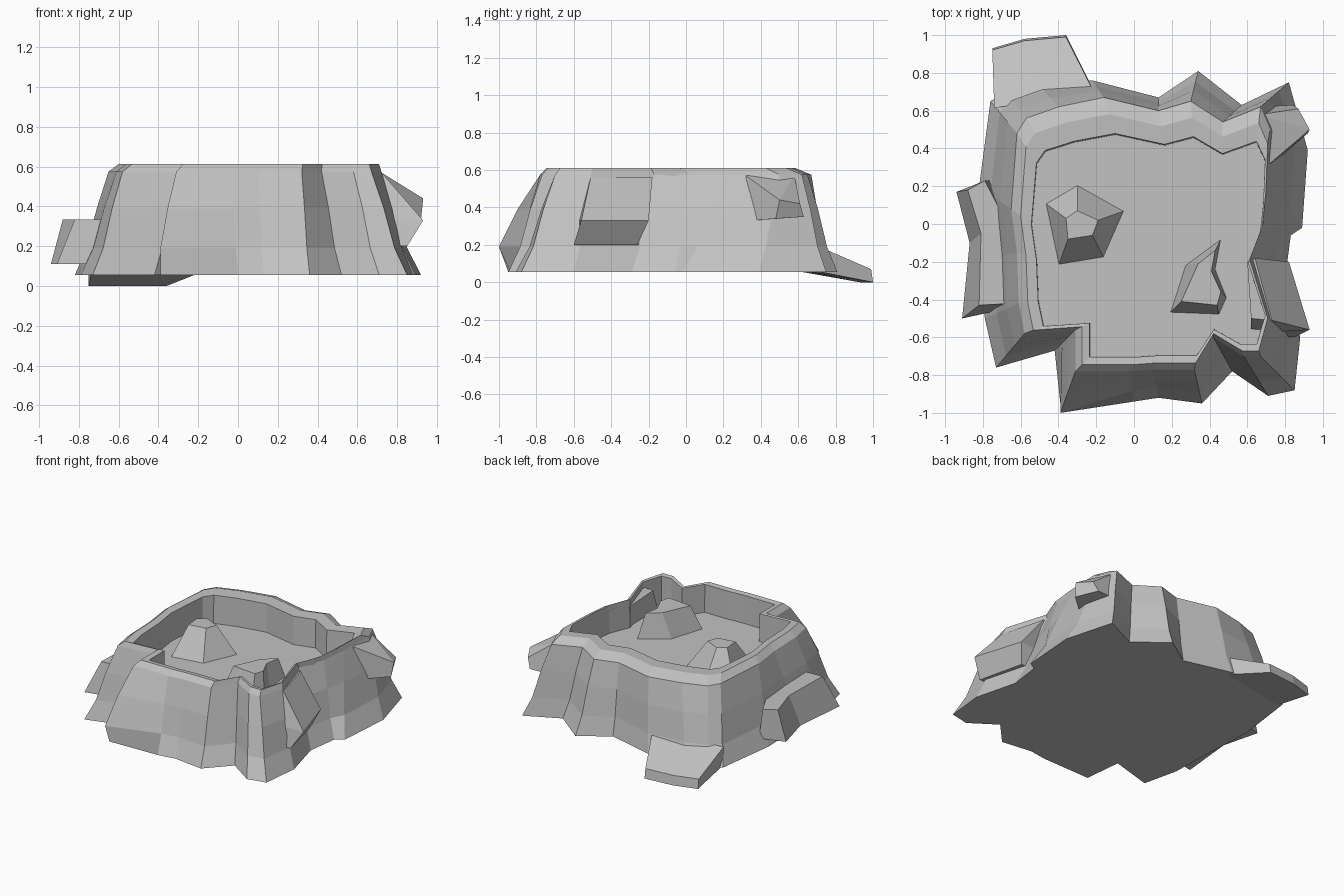
import bpy
import bmesh

cube = bpy.data.objects.get("Cube")
if cube:
    bpy.data.objects.remove(cube, do_unlink=True)

stone = bpy.data.materials.new("grey_stone")
stone.use_nodes = True
GREY = (0.54, 0.54, 0.54, 1)
stone.diffuse_color = GREY
stone.node_tree.nodes["Principled BSDF"].inputs["Base Color"].default_value = GREY


def loft(name, rings):
    """Skin a stack of matching point rings and cap both ends."""
    bm = bmesh.new()
    loops = [[bm.verts.new(p) for p in ring] for ring in rings]
    n = len(loops[0])
    for low, high in zip(loops, loops[1:]):
        for i in range(n):
            j = (i + 1) % n
            bm.faces.new((low[i], low[j], high[j], high[i]))
    caps = [bm.faces.new(loops[0]), bm.faces.new(loops[-1])]
    bmesh.ops.triangulate(bm, faces=caps)
    bmesh.ops.recalc_face_normals(bm, faces=bm.faces)
    mesh = bpy.data.meshes.new(name)
    bm.to_mesh(mesh)
    bm.free()
    mesh.materials.append(stone)
    obj = bpy.data.objects.new(name, mesh)
    bpy.context.collection.objects.link(obj)


def mix(a, b, t, z):
    return (a[0] + (b[0] - a[0]) * t, a[1] + (b[1] - a[1]) * t, z)


# Foot and rim position of each cliff column, clockwise from the back left
columns = [
    ((-.76, .65), (-.62, .48)), ((-.68, .7), (-.57, .56)),
    ((-.52, .75), (-.4, .62)), ((-.22, .76), (-.16, .67)),
    ((.13, .67), (.13, .6)), ((.34, .81), (.3, .65)),
    ((.57, .63), (.47, .54)), ((.82, .75), (.67, .62)),
    ((.92, .39), (.72, .5)), ((.89, -.02), (.71, .22)),
    ((.83, -.06), (.69, .02)), ((.8, -.29), (.62, -.17)),
    ((.88, -.6), (.72, -.51)), ((.85, -.88), (.67, -.7)),
    ((.71, -.91), (.58, -.7)), ((.52, -.78), (.42, -.6)),
    ((.36, -.95), (.32, -.77)), ((.13, -.92), (.1, -.77)),
    ((0, -.94), (-.03, -.78)), ((-.39, -1), (-.31, -.78)),
    ((-.42, -.67), (-.31, -.56)), ((-.73, -.76), (-.58, -.58)),
    ((-.79, -.5), (-.61, -.42)), ((-.8, -.2), (-.62, -.15)),
    ((-.82, .2), (-.65, .08)),
]

# Cliff ring: undercut at the front left, rounded rim, sunken floor
rings = [[] for _ in range(7)]
for foot, rim in columns:
    undercut = foot[1] < -.9 and foot[0] < -.1
    floor = (rim[0] * .9 + .045, rim[1] * .81 - .07)
    start = (foot[0], foot[1] + (.05 if undercut else 0))
    rings[0].append((*start, .055))
    rings[1].append(mix(foot, rim, 0 if undercut else .35, .19))
    rings[2].append(mix(foot, rim, .45 if undercut else .65, .39))
    rings[3].append((*rim, .575))
    rings[4].append(mix(rim, floor, .45, .612))
    rings[5].append(mix(rim, floor, .97, .607))
    rings[6].append((*floor, .4))
loft("crater_cliff", rings)


def rock(name, base, base_z, top, top_z):
    loft(name, [[(*p, base_z) for p in base], [(*p, top_z) for p in top]])


# Rocks on the crater floor
rock("floor_mound",
     [(-.47, .11), (-.3, .21), (-.05, .07), (-.16, -.18), (-.4, -.22)], .39,
     [(-.36, .03), (-.3, .07), (-.19, .02), (-.22, -.06), (-.35, -.08)], .6)
rock("floor_boulder",
     [(.19, -.47), (.27, -.22), (.46, -.08), (.43, -.24), (.49, -.39), (.45, -.48)], .39,
     [(.25, -.41), (.34, -.21), (.43, -.14), (.41, -.25), (.46, -.36), (.44, -.43)], .58)

# Ledge on the left side of the cliff
rock("left_ledge",
     [(-.94, .17), (-.76, .23), (-.66, -.1), (-.68, -.45), (-.91, -.5), (-.87, -.1)], .11,
     [(-.88, .18), (-.79, .23), (-.62, -.1), (-.64, -.42), (-.82, -.43), (-.81, -.05)], .335)

# Sloping slab spilling out at the back left corner
slab = [(-.75, .93), (-.58, .98), (-.36, 1), (-.22, .72), (-.5, .66), (-.74, .62)]
loft("back_slab", [
    [(x, y, 0 if y > .9 else .055) for x, y in slab],
    [(x, y * .99, .07 if y > .9 else .19) for x, y in slab],
])

# Overhanging bulge on the right side, tapering up into the rim
bulge = [
    ([(.85, -.6), (.77, -.26), (.62, -.24), (.62, -.58)], .2),
    ([(.93, -.56), (.82, -.2), (.62, -.22), (.62, -.58)], .33),
    ([(.73, -.51), (.64, -.18), (.6, -.2), (.62, -.5)], .56),
]
loft("right_bulge", [[(*p, z) for p in ring] for ring, z in bulge])

# Outcrop near the back right corner, sloping up into the rim
loft("back_outcrop", [
    [(.65, .62, .35), (.84, .63, .35), (.92, .48, .34), (.77, .35, .33)],
    [(.67, .58, .57), (.87, .61, .42), (.93, .5, .44), (.72, .32, .57)],
])
